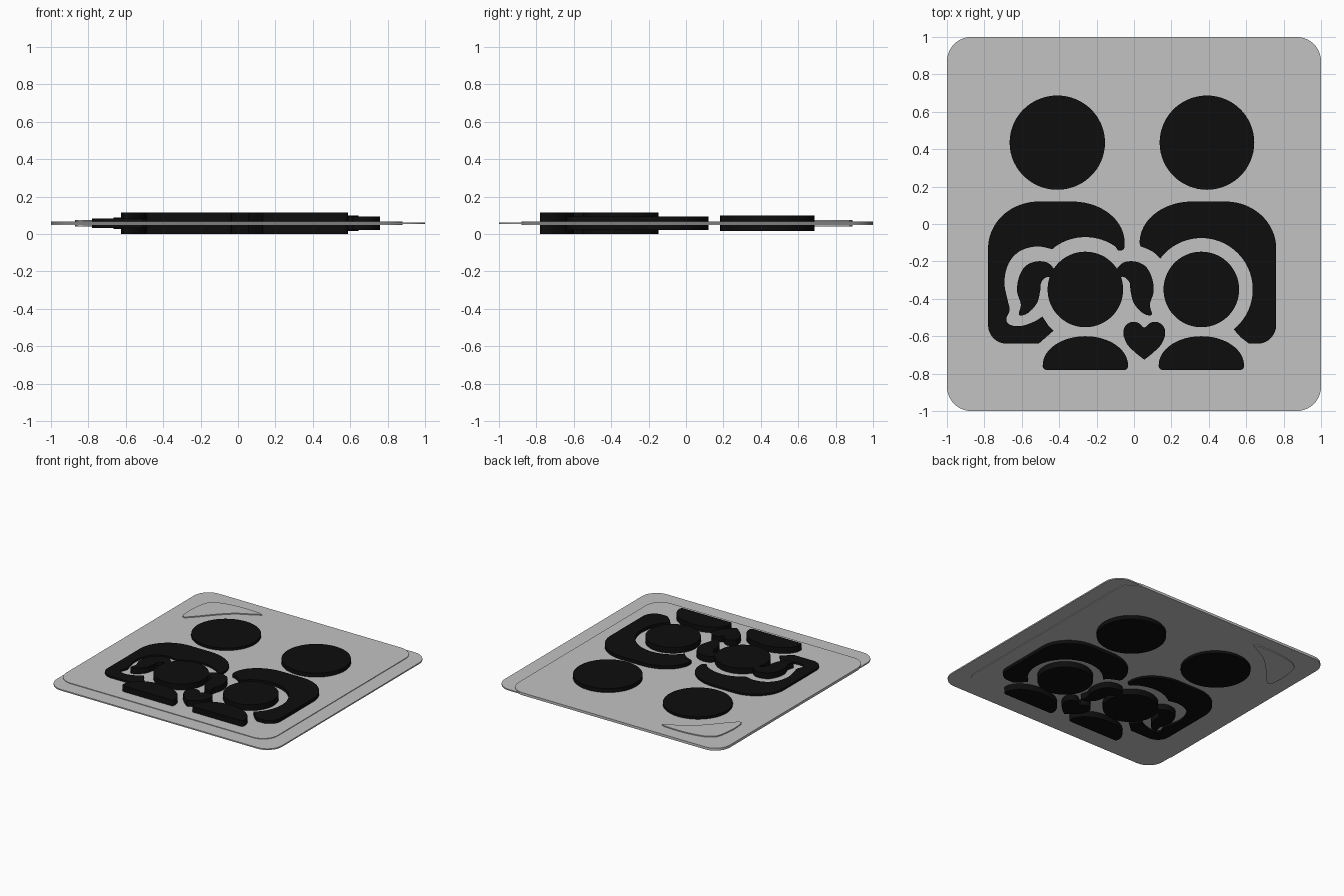
import bpy, bmesh, math
from mathutils import Vector

cube = bpy.data.objects.get("Cube")
if cube:
    bpy.data.objects.remove(cube)

MID = 0.057  # height of the middle plane; every part is symmetric about it


def material(name, rgb):
    m = bpy.data.materials.new(name)
    m.use_nodes = True
    m.diffuse_color = (*rgb, 1)
    m.node_tree.nodes["Principled BSDF"].inputs["Base Color"].default_value = (*rgb, 1)
    return m


GREY = material("light grey", (0.54, 0.54, 0.54))
BLACK = material("black", (0.004, 0.004, 0.004))


def arc(cx, cy, rx, ry, start, end, n=20):
    """Points on an elliptical arc, angles in degrees."""
    angles = [math.radians(start + (end - start) * i / n) for i in range(n + 1)]
    return [(cx + rx * math.cos(a), cy + ry * math.sin(a)) for a in angles]


def spline(points, steps=6):
    """Smooth open curve through the points."""
    p = [Vector(q) for q in [points[0], *points, points[-1]]]
    out = []
    for a, b, c, d in zip(p, p[1:], p[2:], p[3:]):
        for i in range(steps):
            t = i / steps
            v = b + (c - a) * t / 2 + (2 * a - 5 * b + 4 * c - d) * t**2 / 2
            v += (3 * b - a - 3 * c + d) * t**3 / 2
            out.append(tuple(v))
    return out + [points[-1]]


def mirror(points, axis):
    return [(2 * axis - x, y) for x, y in points]


def slab(name, outline, half, mat):
    """Extrude a flat outline to equal depth above and below the middle plane."""
    bm = bmesh.new()
    face = bm.faces.new([bm.verts.new((x, y, MID - half)) for x, y in outline])
    bmesh.ops.remove_doubles(bm, verts=bm.verts[:], dist=0.0005)
    ext = bmesh.ops.extrude_face_region(bm, geom=bm.faces[:])
    top = [g for g in ext["geom"] if isinstance(g, bmesh.types.BMVert)]
    bmesh.ops.translate(bm, verts=top, vec=(0, 0, 2 * half))
    caps = [f for f in bm.faces if len(f.verts) > 4]
    bmesh.ops.recalc_face_normals(bm, faces=bm.faces[:])
    bmesh.ops.triangulate(bm, faces=caps)
    mesh = bpy.data.meshes.new(name)
    bm.to_mesh(mesh)
    bm.free()
    mesh.materials.append(mat)
    obj = bpy.data.objects.new(name, mesh)
    bpy.context.collection.objects.link(obj)
    bpy.ops.object.select_all(action="DESELECT")
    obj.select_set(True)
    bpy.context.view_layer.objects.active = obj
    bpy.ops.object.shade_smooth_by_angle(angle=math.radians(30))
    return obj


def rounded_rect(x0, x1, y0, y1, r):
    return (arc(x1 - r, y1 - r, r, r, 0, 90, 10) + arc(x0 + r, y1 - r, r, r, 90, 180, 10)
            + arc(x0 + r, y0 + r, r, r, 180, 270, 10) + arc(x1 - r, y0 + r, r, r, 270, 360, 10))


# Plates: thin full sheet, and a thicker one leaving a lip at the front and right
slab("base_sheet", rounded_rect(-1, 1, -1, 1, 0.13), 0.005, GREY)
slab("stepped_panel", rounded_rect(-1, 0.88, -0.88, 1, 0.13), 0.01, GREY)

# Curved pad in the back corner
slab("corner_pad",
     spline([(-0.865, 0.54), (-0.87, 0.65), (-0.85, 0.79), (-0.81, 0.84), (-0.74, 0.87),
             (-0.6, 0.89), (-0.43, 0.888)])
     + spline([(-0.4, 0.875), (-0.45, 0.845), (-0.57, 0.78), (-0.67, 0.69),
               (-0.76, 0.59), (-0.83, 0.52), (-0.855, 0.52)]), 0.018, GREY)

# Adults
slab("left_adult_head", arc(-0.41, 0.435, 0.255, 0.252, 0, 354, 59), 0.03, BLACK)
slab("right_adult_head", arc(0.39, 0.435, 0.253, 0.252, 0, 354, 59), 0.042, BLACK)

slab("left_adult_body",
     arc(-0.68, -0.54, 0.1, 0.1, 270, 180)
     + arc(-0.51, -0.13, 0.27, 0.25, 180, 90)
     + arc(-0.33, -0.1, 0.28, 0.22, 90, 0)
     + arc(-0.075, -0.118, 0.025, 0.025, 0, -120, 8)
     + arc(-0.26, -0.35, 0.28, 0.28, 55, 126)
     + spline([(-0.435, -0.135), (-0.52, -0.12), (-0.61, -0.145), (-0.67, -0.21), (-0.693, -0.31),
               (-0.675, -0.41), (-0.665, -0.46), (-0.683, -0.51), (-0.66, -0.54),
               (-0.6, -0.545), (-0.53, -0.52), (-0.49, -0.495)])
     + [(-0.46, -0.54), (-0.43, -0.57), (-0.47, -0.605), (-0.51, -0.64)], 0.025, BLACK)

slab("right_adult_body",
     arc(0.66, -0.54, 0.1, 0.1, 270, 360)
     + arc(0.49, -0.13, 0.27, 0.25, 0, 90)
     + arc(0.31, -0.1, 0.28, 0.22, 90, 180)
     + spline([(0.035, -0.12), (0.075, -0.135), (0.11, -0.155), (0.14, -0.185)])
     + arc(0.36, -0.35, 0.275, 0.275, 142, -51, 40)
     + [(0.57, -0.605), (0.615, -0.64)], 0.036, BLACK)

# Children: round heads and domed shoulders
KID = 0.057
for side, x in (("left", -0.26), ("right", 0.36)):
    slab(side + "_child_head", arc(x, -0.35, 0.202, 0.202, 0, 354, 59), KID, BLACK)
    slab(side + "_child_body",
         arc(x, -0.755, 0.228, 0.155, 0, 180, 32)
         + arc(x - 0.208, -0.76, 0.02, 0.02, 180, 270, 6)
         + arc(x + 0.208, -0.76, 0.02, 0.02, 270, 360, 6), KID, BLACK)

# Pigtails, mirrored about the head
tail = spline([(-0.42, -0.25), (-0.46, -0.208), (-0.52, -0.2), (-0.58, -0.225), (-0.615, -0.285),
               (-0.625, -0.36), (-0.605, -0.43), (-0.615, -0.485), (-0.57, -0.478),
               (-0.52, -0.425), (-0.502, -0.36), (-0.495, -0.31), (-0.46, -0.282), (-0.42, -0.3)])
slab("left_pigtail", tail, KID, BLACK)
slab("right_pigtail", mirror(tail, -0.26), KID, BLACK)

# Heart between the children
half_heart = (arc(0.112, -0.578, 0.055, 0.055, 150, 0, 16)
              + spline([(0.165, -0.6), (0.145, -0.645), (0.1, -0.69), (0.055, -0.725)]))
heart = [(0.055, -0.553)] + half_heart + mirror(half_heart, 0.055)[-2::-1]
slab("heart", heart, KID, BLACK)
